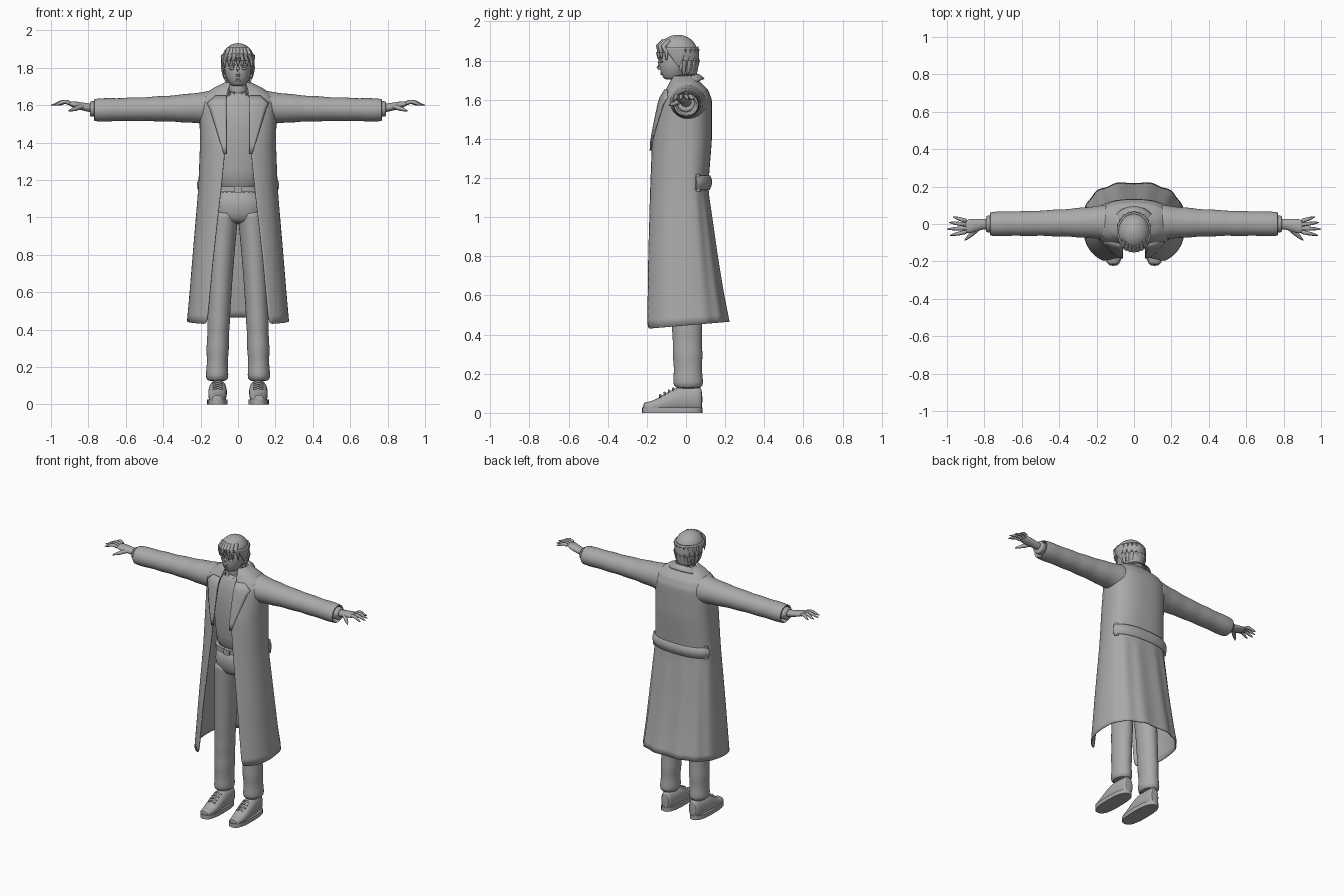
import bpy, bmesh
from math import sin, cos, pi, asin, sqrt, radians
from mathutils import Vector

default_cube = bpy.data.objects.get("Cube")
if default_cube:
    bpy.data.objects.remove(default_cube, do_unlink=True)

GREY = (0.4, 0.4, 0.4, 1)
material = bpy.data.materials.new("plain grey")
material.use_nodes = True
material.diffuse_color = GREY
material.node_tree.nodes["Principled BSDF"].inputs["Base Color"].default_value = GREY


def lerp(a, b, k):
    return a + (b - a) * k


def steps(count):
    return [i / count for i in range(count + 1)]


def signed_power(value, power):
    return (1 if value >= 0 else -1) * abs(value) ** power


def loft(name, rings, closed=True, mirror=False, subsurf=1, thickness=0):
    """Skin a list of point rings into one smooth object."""
    bm = bmesh.new()
    rows = [[bm.verts.new(point) for point in ring] for ring in rings]
    count = len(rows[0])
    for lower, upper in zip(rows, rows[1:]):
        for i in range(count if closed else count - 1):
            j = (i + 1) % count
            bm.faces.new((lower[i], lower[j], upper[j], upper[i]))
    if closed:
        bm.faces.new(rows[0])
        bm.faces.new(rows[-1])
    bmesh.ops.recalc_face_normals(bm, faces=bm.faces)
    mesh = bpy.data.meshes.new(name)
    bm.to_mesh(mesh)
    bm.free()
    for face in mesh.polygons:
        face.use_smooth = True
    mesh.set_sharp_from_angle(angle=radians(50))
    mesh.materials.append(material)
    part = bpy.data.objects.new(name, mesh)
    bpy.context.collection.objects.link(part)
    if mirror:
        part.modifiers.new("mirror", 'MIRROR').use_mirror_merge = False
    if subsurf:
        smooth = part.modifiers.new("smooth", 'SUBSURF')
        smooth.levels = smooth.render_levels = subsurf
    if thickness:
        solid = part.modifiers.new("thickness", 'SOLIDIFY')
        solid.thickness, solid.offset = thickness, 0


def tube(name, axis, stations, centre=(0, 0), power=1, **options):
    """Stations: place on the axis, two radii and, if it moves, the centre."""
    rings = []
    for place, radius_a, radius_b, *moved in stations:
        centre_a, centre_b = moved or centre
        ring = []
        for k in steps(24)[:-1]:
            a = centre_a + radius_a * signed_power(cos(2 * pi * k), power)
            b = centre_b + radius_b * signed_power(sin(2 * pi * k), power)
            ring.append({'x': (place, a, b), 'y': (a, place, b), 'z': (a, b, place)}[axis])
        rings.append(ring)
    loft(name, rings, **options)


def strand(name, points, radius, tip=0.2, both_ends=False, mirror=False):
    """Tapered tube along a path."""
    points = [Vector(point) for point in points]
    last = len(points) - 1
    rings = []
    for i, point in enumerate(points):
        k = abs(2 * i / last - 1) if both_ends else i / last
        size = radius * lerp(1, tip, k ** 3)
        turn = (points[min(i + 1, last)] - points[max(i - 1, 0)]).to_track_quat('Z', 'Y')
        rings.append([point + turn @ Vector((size * cos(2 * pi * a), size * sin(2 * pi * a), 0))
                      for a in steps(8)[:-1]])
    loft(name, rings, subsurf=0, mirror=mirror)


def shell(name, levels, power=1, tilt=0, fold=0, hem=0, thickness=0.006):
    """Open wrap. Level: height, half width, centre y, front depth, back depth, start angle."""
    rings = []
    for z, width, centre, front, back, start in levels:
        ring = []
        for k in steps(48):
            angle = lerp(start, 2 * pi - start, k)
            pleat = 1 + fold * cos(13 * angle) * max(0, -cos(angle)) * (z < 1.13)
            depth = front if cos(angle) > 0 else back
            x = width * signed_power(sin(angle), power) * pleat
            y = centre - depth * signed_power(cos(angle), power) * pleat
            ring.append((x, y, z + tilt * y + hem * (y + 0.2) * max(0, 0.6 - z)))
        rings.append(ring)
    loft(name, rings, closed=False, thickness=thickness)


# Long open coat: height, half width, front y, back y, x of the front edge
COAT_POWER = 0.8
COAT_KEYS = [(0.43, 0.27, -0.195, 0.22, 0.165), (0.8, 0.24, -0.19, 0.16, 0.13),
             (1.15, 0.21, -0.18, 0.11, 0.09), (1.4, 0.2, -0.17, 0.13, 0.065),
             (1.6, 0.205, -0.13, 0.13, 0.06), (1.65, 0.185, -0.1, 0.11, 0.06),
             (1.69, 0.13, -0.08, 0.07, 0.05), (1.72, 0.07, -0.06, 0.04, 0.04)]


def coat_level(height):
    for below, above in zip(COAT_KEYS, COAT_KEYS[1:]):
        if height <= above[0]:
            k = (height - below[0]) / (above[0] - below[0])
            z, width, front, back, edge = [lerp(a, b, k) for a, b in zip(below, above)]
            start = asin((edge / width) ** (1 / COAT_POWER))
            return z, width, 0, -front / cos(start) ** COAT_POWER, back, start


def coat_front(x, height):
    z, width, centre, front, back, start = coat_level(height)
    return -front * (1 - (x / width) ** (2 / COAT_POWER)) ** (COAT_POWER / 2)


heights = [lerp(below[0], above[0], k) for below, above in zip(COAT_KEYS, COAT_KEYS[1:])
           for k in steps(4)[:-1]] + [COAT_KEYS[-1][0]]
shell("coat_body", [coat_level(z) for z in heights], COAT_POWER, fold=0.03, hem=0.5)

# Lapels lying on the coat fronts
outline = [(1.65, 0.12), (1.61, 0.165)] + [(lerp(1.58, 1.34, k), lerp(0.15, 0.075, k)) for k in steps(5)]
lapel_rows = []
for z, outer in outline:
    across = [lerp(0.06, outer, k) for k in steps(5)]
    lapel_rows.append([(x, coat_front(x, z) - 0.008, z) for x in across])
loft("lapels", lapel_rows, closed=False, mirror=True, subsurf=0, thickness=0.007)


# Folded collars: height and radius, tilted down to the front
def collar(name, levels, gap, tilt):
    shell(name, [(z, r, -0.015, r, r * 0.9, gap) for z, r in levels], tilt=tilt)


collar("coat_collar", [(1.66, 0.075), (1.71, 0.073), (1.71, 0.083), (1.67, 0.12)], gap=0.6, tilt=0.4)
collar("shirt_collar", [(1.64, 0.065), (1.69, 0.056), (1.69, 0.063), (1.66, 0.075)], gap=0.3, tilt=0.3)

# Half belt across the back with end tabs
belt_levels = []
for k in steps(5):
    z, width, centre, front, back, start = coat_level(lerp(1.14, 1.21, k))
    bulge = 0.018 * sin(pi * lerp(0.1, 0.9, k))
    belt_levels.append((z, width + bulge, centre, front, back + bulge, 1.9))
shell("back_belt", belt_levels, COAT_POWER, thickness=0.008)
strand("belt_tabs", [(0.195, 0.06, z) for z in (1.13, 1.18, 1.22)], 0.013, tip=0.8, mirror=True)

# Sleeves with soft creases, turned in at the wrist
sleeve = []
for k in steps(16):
    radius = 0.062 + 0.033 * (1 - k) ** 3 + 0.002 * sin(30 * k)
    sleeve.append((lerp(0.12, 0.775, k), radius + 0.004, radius, 0.01 * (1 - k), lerp(1.587, 1.574, k)))
sleeve += [(x, 0.052, 0.05, 0, 1.575) for x in (0.77, 0.72)]
tube("sleeves", 'x', sleeve, mirror=True)
tube("shirt_cuffs", 'x', [(0.72, 0.045, 0.042), (0.797, 0.047, 0.044), (0.79, 0.036, 0.033)],
     centre=(0, 1.58), mirror=True)

# Hands, palms down, fingers fanned
tube("wrists_and_palms", 'x', [
    (0.75, 0.028, 0.025, 0, 1.58), (0.82, 0.028, 0.022, 0, 1.59),
    (0.86, 0.038, 0.02, -0.01, 1.6), (0.91, 0.04, 0.013, -0.015, 1.61)], mirror=True)
for i, length in enumerate((0.07, 0.09, 0.1, 0.085)):
    angle = 0.3 - 0.17 * i
    finger = [(0.9 + length * k * cos(angle), 0.017 - 0.02 * i + length * k * sin(angle),
               1.61 + 0.02 * sin(pi * k) * (1 - k) - 0.01 * k) for k in steps(6)]
    strand("fingers", finger, 0.011, mirror=True)
thumb = [(lerp(0.83, 0.905, k), lerp(-0.02, -0.087, k), lerp(1.595, 1.57, k)) for k in steps(4)]
strand("thumbs", thumb, 0.014, mirror=True)

# Shirt, trousers and waist belt
tube("shirt", 'z', [(1.13, 0.13, 0.1), (1.25, 0.13, 0.11), (1.4, 0.15, 0.12), (1.55, 0.155, 0.11),
                    (1.64, 0.1, 0.08), (1.68, 0.06, 0.055)], centre=(0, -0.015), power=0.85)
tube("hips", 'z', [(0.965, 0.07, 0.06), (0.99, 0.13, 0.09), (1.05, 0.15, 0.105), (1.16, 0.135, 0.105)],
     centre=(0, -0.01), power=0.85)
legs = []
for k in steps(24):
    crease = 0.004 * sin(40 * k) * (1 - k) ** 3
    legs.append((lerp(0.12, 1.04, k), lerp(0.058, 0.077, k * k) + crease, lerp(0.074, 0.1, k * k) + crease,
                 lerp(0.112, 0.072, k ** 1.5), lerp(0.012, -0.008, k)))
tube("trouser_legs", 'z', legs, mirror=True)
tube("waist_belt", 'z', [(z, 0.14, 0.11) for z in (1.135, 1.165)], centre=(0, -0.01),
     power=0.85, subsurf=0)
tube("belt_buckle", 'y', [(y, 0.022, 0.018) for y in (-0.13, -0.115)], centre=(0, 1.15),
     power=0.3, subsurf=0)

# Shoes with flat soles and laces
shoe = []
for k in steps(12):
    slope = min(1, max(0, (k - 0.35) / 0.6))
    half_height = lerp(0.065, 0.026, slope * slope * (3 - 2 * slope))
    half_width = 0.05 * sin(pi * lerp(0.1, 0.9, k)) ** 0.4
    shoe.append((lerp(0.085, -0.22, k), half_width, half_height, lerp(0.106, 0.112, k), half_height + 0.003))
tube("shoe_uppers", 'y', shoe, power=0.9, mirror=True)
tube("shoe_soles", 'z', [(z, 0.055, 0.155) for z in (0, 0.028)], centre=(0.11, -0.07),
     power=0.75, subsurf=0, mirror=True)
for i in range(4):
    y, z = -0.065 - 0.022 * i, 0.125 - 0.011 * i
    lace = [(0.109 + side * 0.026, y, z - 0.012 * abs(side)) for side in (-1, 0, 1)]
    strand("shoe_laces", lace, 0.006, tip=0.8, mirror=True)

# Neck, head and face
tube("neck", 'z', [(1.62, 0.055, 0.05), (1.69, 0.046, 0.046), (1.76, 0.046, 0.046)], centre=(0, -0.025))
head = []
for k in steps(20)[1:-1]:
    swell = sin(pi * k) ** 0.45
    head.append((lerp(1.69, 1.92, k), 0.073 * swell, 0.088 * swell, 0, -0.043 - 0.03 * (1 - k) ** 3))
tube("head", 'z', head)
strand("nose", [(0, -0.13, 1.757), (0, -0.14, 1.768), (0, -0.136, 1.79), (0, -0.13, 1.81)], 0.011, tip=0.5)


def face_bow(name, x, y, z, reach, radius, mirror=True):
    """Short tapered bar bent around the face."""
    bow = [(x + reach * a, y + 0.25 * abs(x + reach * a), z) for a in (-1, -0.5, 0, 0.5, 1)]
    strand(name, bow, radius, both_ends=True, mirror=mirror)


face_bow("brows", 0.034, -0.135, 1.815, 0.02, 0.006)
face_bow("eyes", 0.032, -0.133, 1.796, 0.015, 0.007)
for z in (1.731, 1.739):
    face_bow("lips", 0, -0.126, z, 0.02, 0.005, mirror=False)
strand("ears", [(0.068, -0.03, 1.75), (0.074, -0.022, 1.78), (0.076, -0.015, 1.81)], 0.011,
       tip=0.6, both_ends=True, mirror=True)

# Hair: domed crown, back wrap, then separate locks
crown = [(1.845 + 0.087 * sin(a), 0.088 * cos(a), 0.101 * cos(a)) for a in [1.5 * k for k in steps(8)]]
tube("hair_crown", 'z', crown, centre=(0, -0.042))
wrap = []
for k in steps(6):
    taper = 0.03 * (1 - k) ** 2
    wrap.append((lerp(1.73, 1.87, k), 0.086 - taper, lerp(-0.02, -0.042, k), 0.1 - taper, 0.1 - taper,
                 lerp(1.7, 0.8, k)))
shell("hair_back", wrap, thickness=0.01)


def hairline(x):
    return -0.042 - 0.1 * sqrt(1 - (x / 0.088) ** 2)


for i, k in enumerate(steps(6)):
    x = lerp(-0.06, 0.06, k)
    end = 1.2 * x
    strand("fringe_locks", [(0.8 * x, hairline(x) + 0.03, 1.9), (x, hairline(x), 1.87),
                            (end, hairline(end), 1.84), (end, hairline(end), 1.8 + 0.008 * (i % 2))], 0.014)
for i, k in enumerate(steps(8)):
    angle = pi * lerp(0.08, 0.92, k)
    lock = [(0.082 * drop * cos(angle), -0.03 + 0.088 * drop * sin(angle), z)
            for drop, z in ((1, 1.86), (1, 1.8), (0.9, 1.755), (0.76, 1.715 + 0.01 * (i % 2)))]
    strand("nape_locks", lock, 0.013)
